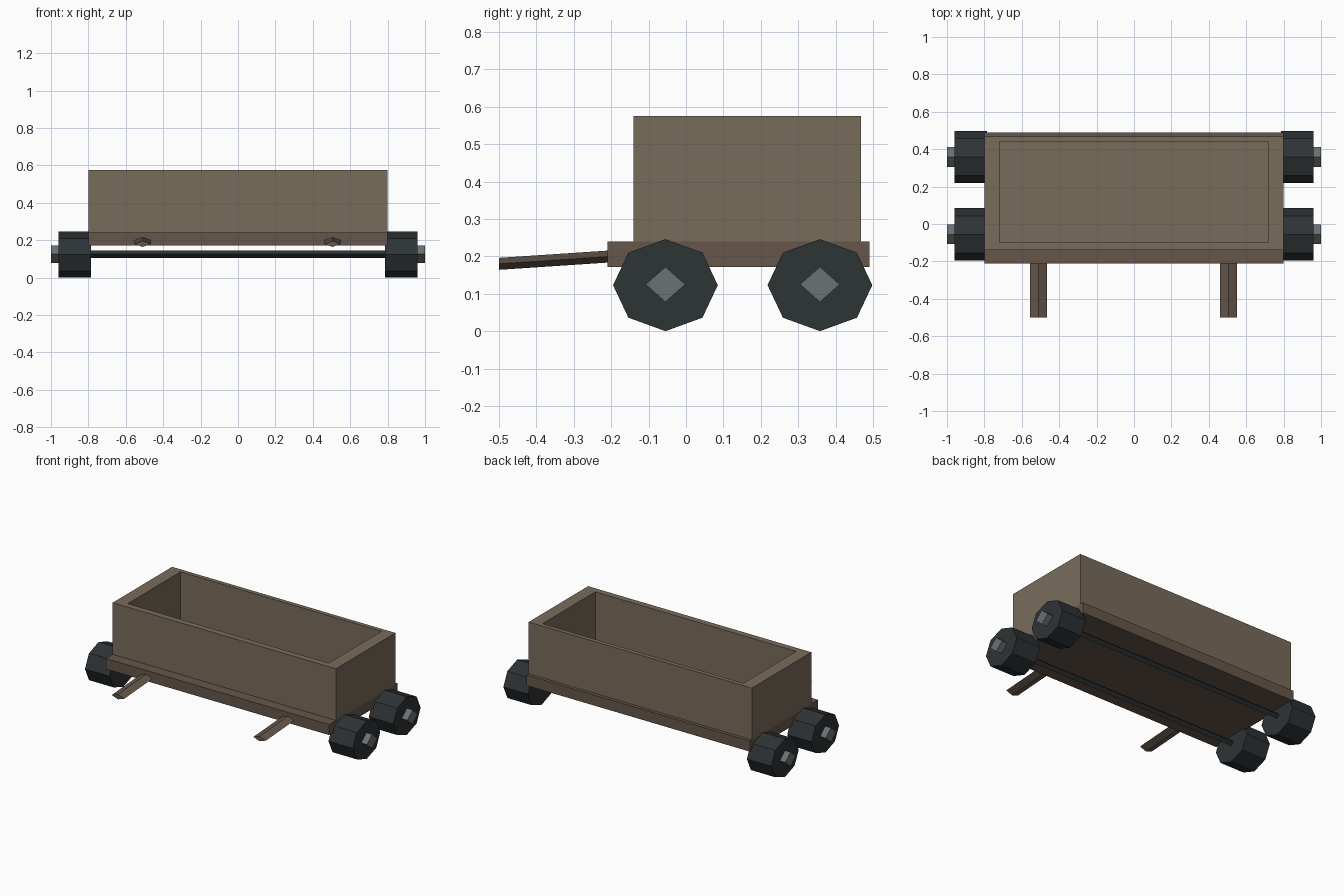
import bpy, bmesh
from math import cos, sin, pi

if "Cube" in bpy.data.objects:
    bpy.data.objects.remove(bpy.data.objects["Cube"])


def material(name, rgb):
    m = bpy.data.materials.new(name)
    m.diffuse_color = (*rgb, 1)
    m.use_nodes = True
    m.node_tree.nodes["Principled BSDF"].inputs["Base Color"].default_value = m.diffuse_color
    return m


WOOD = material("light_wood", (0.19, 0.15, 0.105))
DARK_WOOD = material("dark_wood", (0.13, 0.094, 0.07))
TYRE = material("dark_wheel", (0.027, 0.033, 0.036))
METAL = material("hub_metal", (0.145, 0.165, 0.17))


def finish(bm, name, mat):
    bmesh.ops.recalc_face_normals(bm, faces=bm.faces)
    mesh = bpy.data.meshes.new(name)
    bm.to_mesh(mesh)
    bm.free()
    mesh.materials.append(mat)
    bpy.context.collection.objects.link(bpy.data.objects.new(name, mesh))


def loft(name, rings, mat):
    """Closed solid between two matching end profiles."""
    bm = bmesh.new()
    a, b = [[bm.verts.new(p) for p in ring] for ring in rings]
    bm.faces.new(a)
    bm.faces.new(b)
    for i in range(len(a)):
        j = (i + 1) % len(a)
        bm.faces.new((a[i], a[j], b[j], b[i]))
    finish(bm, name, mat)


def prism(name, sides, y, z, ry, rz, x0, x1, mat):
    """Flat-sided bar along x, with a corner pointing up."""
    angles = [2 * pi * i / sides for i in range(sides)]
    loft(name, [[(x, y + ry * cos(a), z + rz * sin(a)) for a in angles]
                for x in (x0, x1)], mat)


def rect(x, y0, y1, z):
    return [(-x, y0, z), (x, y0, z), (x, y1, z), (-x, y1, z)]


# Chassis board
loft("chassis", [rect(0.8, -0.21, 0.49, 0.172), rect(0.8, -0.21, 0.49, 0.24)], DARK_WOOD)

# Open cargo box: outer wall, rim, inner wall and floor
bm = bmesh.new()
loops = [[bm.verts.new(p) for p in r] for r in (
    rect(0.8, -0.14, 0.468, 0.24), rect(0.8, -0.14, 0.468, 0.575),
    rect(0.72, -0.10, 0.44, 0.575), rect(0.72, -0.10, 0.44, 0.25))]
for a, b in zip(loops, loops[1:]):
    for i in range(4):
        j = (i + 1) % 4
        bm.faces.new((a[i], a[j], b[j], b[i]))
bm.faces.new(loops[0])
bm.faces.new(loops[-1])
finish(bm, "cargo_box", WOOD)

# Axles, octagonal wheels and diamond hubs
for end, y in (("front", -0.055), ("back", 0.358)):
    prism(end + "_axle", 4, y, 0.125, 0.02, 0.019, -0.79, 0.79, TYRE)
    for side, s in (("left", -1), ("right", 1)):
        prism(f"{end}_{side}_wheel", 8, y, 0.123, 0.14, 0.123, s * 0.785, s * 0.96, TYRE)
        prism(f"{end}_{side}_hub", 4, y, 0.125, 0.053, 0.047, s * 0.95, s * 1.0, METAL)

# Sloping pull shafts with diamond section
for side, x in (("left", -0.51), ("right", 0.505)):
    loft(side + "_shaft", [[(x - 0.045, y, z), (x, y, z - 0.016),
                            (x + 0.045, y, z), (x, y, z + 0.016)]
                           for y, z in ((-0.5, 0.18), (-0.2, 0.2))], DARK_WOOD)
